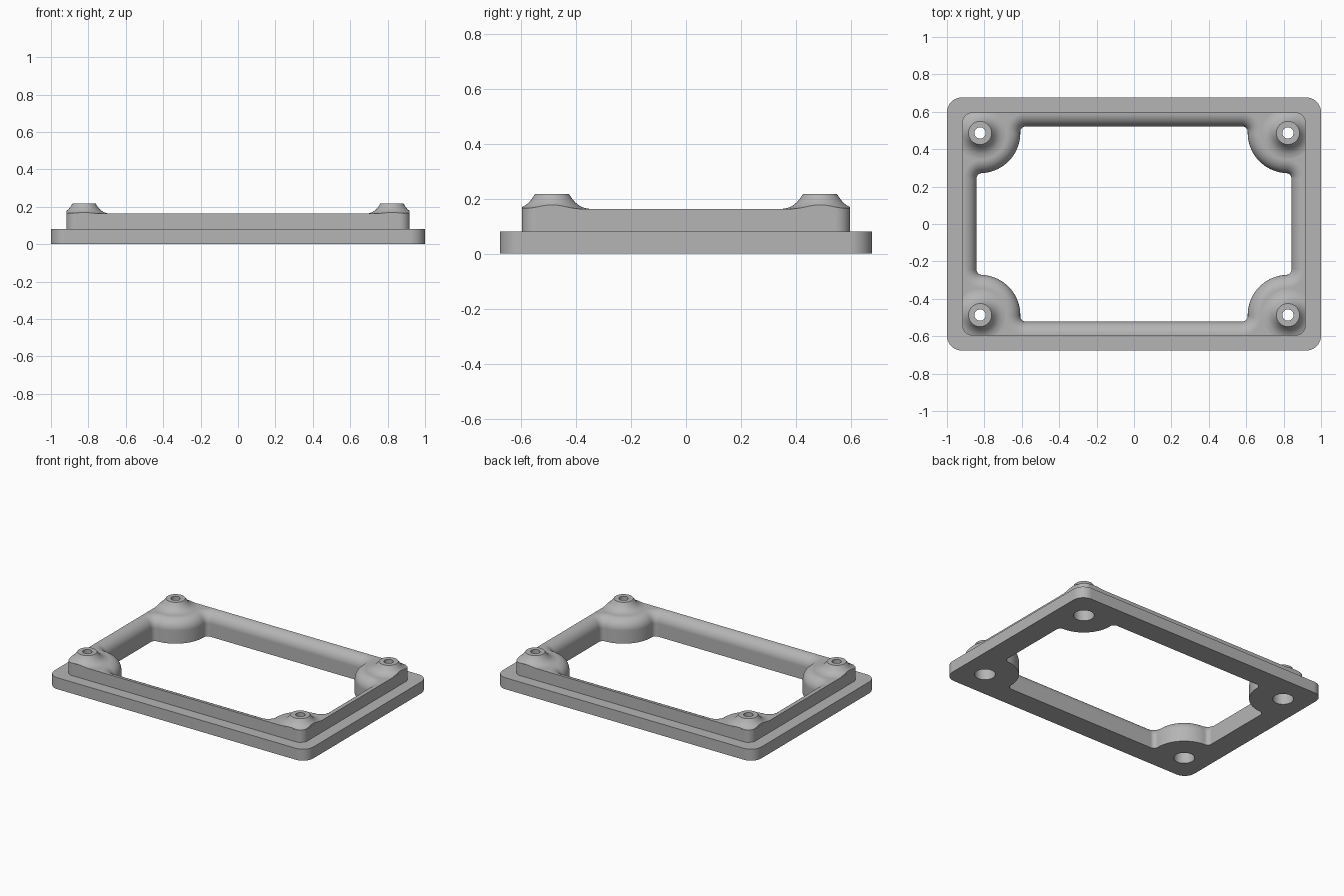
import bpy, bmesh, math
from mathutils import Vector

if "Cube" in bpy.data.objects:
    bpy.data.objects.remove(bpy.data.objects["Cube"])

STEP_Z, RIM_Z, BOSS_Z = 0.08, 0.163, 0.217
HOLE = Vector((0.823, 0.487))            # screw boss centre in one quadrant
WALL_X, WALL_Y = 0.842, 0.522            # opening half sizes
LOBE, FILLET, ROUND = 0.215, 0.03, 0.072
SIGNS = [(1, 1), (-1, 1), (-1, -1), (1, -1)]

grey = bpy.data.materials.new("grey_plastic")
grey.use_nodes = True
grey.diffuse_color = (0.46, 0.46, 0.46, 1)
grey.node_tree.nodes["Principled BSDF"].inputs["Base Color"].default_value = (0.46, 0.46, 0.46, 1)


def arc(c, r, a0, a1, n):
    return [(c[0] + r * math.cos(a0 + (a1 - a0) * i / n),
             c[1] + r * math.sin(a0 + (a1 - a0) * i / n)) for i in range(n + 1)]


def four_way(quadrant):
    """Mirror a quadrant path into a closed counter-clockwise outline."""
    pts = []
    for sx, sy in SIGNS:
        part = quadrant if sx * sy > 0 else quadrant[::-1]
        pts += [(sx * x, sy * y) for x, y in part]
    return pts


def rounded_rect(hx, hy, r):
    return four_way(arc((hx - r, hy - r), r, 0, math.pi / 2, 10))


def opening(d):
    """Opening outline with corner lobes, offset by d into the frame."""
    reach = LOBE + FILLET
    fx, fy = WALL_X - FILLET, WALL_Y - FILLET
    f1 = Vector((fx, HOLE.y - math.sqrt(reach ** 2 - (fx - HOLE.x) ** 2)))
    f2 = Vector((HOLE.x - math.sqrt(reach ** 2 - (fy - HOLE.y) ** 2), fy))
    ang = lambda v: math.atan2(v.y, v.x)
    end = ang(f2 - HOLE)
    if end > 0:
        end -= 2 * math.pi
    q = arc(f1, FILLET + d, 0, ang(HOLE - f1), 8)
    q += arc(HOLE, LOBE - d, ang(f1 - HOLE), end, 28)[1:-1]
    q += arc(f2, FILLET + d, ang(HOLE - f2), math.pi / 2, 8)
    return four_way(q)


def finish(name, bm):
    bmesh.ops.recalc_face_normals(bm, faces=bm.faces)
    mesh = bpy.data.meshes.new(name)
    bm.to_mesh(mesh)
    bm.free()
    mesh.materials.append(grey)
    ob = bpy.data.objects.new(name, mesh)
    bpy.context.collection.objects.link(ob)
    return ob


def ring(bm, pts, z):
    vs = [bm.verts.new((x, y, z)) for x, y in pts]
    es = [bm.edges.new((vs[i - 1], vs[i])) for i in range(len(vs))]
    return vs, es


def skin(bm, a, b):
    for i in range(len(a)):
        bm.faces.new((a[i - 1], a[i], b[i], b[i - 1]))


def revolve(name, profile, centre, n=48):
    """Closed solid turned from (radius, height) points."""
    bm = bmesh.new()
    rings = [ring(bm, arc(centre, r, 0, 2 * math.pi, n)[:-1], z)[0] for r, z in profile]
    for a, b in zip(rings, rings[1:]):
        skin(bm, a, b)
    bm.faces.new(rings[0])
    bm.faces.new(rings[-1])
    return finish(name, bm)


def combine(target, tool, operation):
    mod = target.modifiers.new("combine", 'BOOLEAN')
    mod.object, mod.operation, mod.solver = tool, operation, 'EXACT'
    bpy.context.view_layer.objects.active = target
    bpy.ops.object.modifier_apply(modifier=mod.name)


# Stepped frame with a rounded inner top edge
bm = bmesh.new()
base = rounded_rect(1.0, 0.677, 0.08)
rim = rounded_rect(0.918, 0.597, 0.055)
b0, b1 = ring(bm, base, 0), ring(bm, base, STEP_Z)
r0, r1 = ring(bm, rim, STEP_Z), ring(bm, rim, RIM_Z)
inner = [ring(bm, opening(0), 0)]
for i in range(13):
    t = i / 12 * math.pi / 2
    inner.append(ring(bm, opening(ROUND * (1 - math.cos(t))), RIM_Z - ROUND * (1 - math.sin(t))))
skin(bm, b0[0], b1[0])
skin(bm, r0[0], r1[0])
for a, b in zip(inner, inner[1:]):
    skin(bm, a[0], b[0])
for outer, hole in ((b0, inner[0]), (b1, r0), (r1, inner[-1])):
    bmesh.ops.triangle_fill(bm, edges=outer[1] + hole[1], use_beauty=True, normal=(0, 0, 1))
frame = finish("frame", bm)

# Limit that trims the boss flares flush with the rim wall
bm = bmesh.new()
trim = rounded_rect(0.9176, 0.5966, 0.055)
low, high = ring(bm, trim, 0.05)[0], ring(bm, trim, 0.4)[0]
skin(bm, low, high)
bm.faces.new(low)
bm.faces.new(high)
limit = finish("rim_limit", bm)

# Flared screw bosses, then through holes and counterbores
flare = [(0.14, 0.12), (0.14, RIM_Z - 0.0005), (0.13, 0.164), (0.118, 0.1665), (0.106, 0.171),
         (0.095, 0.1775), (0.085, 0.186), (0.076, 0.196), (0.069, 0.206), (0.062, BOSS_Z)]
bore = [(0.066, -0.1), (0.066, 0.14), (0.03, 0.14), (0.03, 0.4)]
for sx, sy in SIGNS:
    centre = (sx * HOLE.x, sy * HOLE.y)
    boss = revolve("boss", flare, centre)
    combine(boss, limit, 'INTERSECT')
    combine(frame, boss, 'UNION')
    drill = revolve("drill", bore, centre)
    combine(frame, drill, 'DIFFERENCE')
    bpy.data.objects.remove(boss)
    bpy.data.objects.remove(drill)
bpy.data.objects.remove(limit)

# One shared colour and smooth curves with crisp edges
frame.data.materials.clear()
frame.data.materials.append(grey)
for p in frame.data.polygons:
    p.material_index = 0
bpy.ops.object.select_all(action='DESELECT')
frame.select_set(True)
bpy.context.view_layer.objects.active = frame
bpy.ops.object.shade_smooth_by_angle(angle=math.radians(30))
weighted = frame.modifiers.new("weighted_normals", 'WEIGHTED_NORMAL')
weighted.keep_sharp = True
